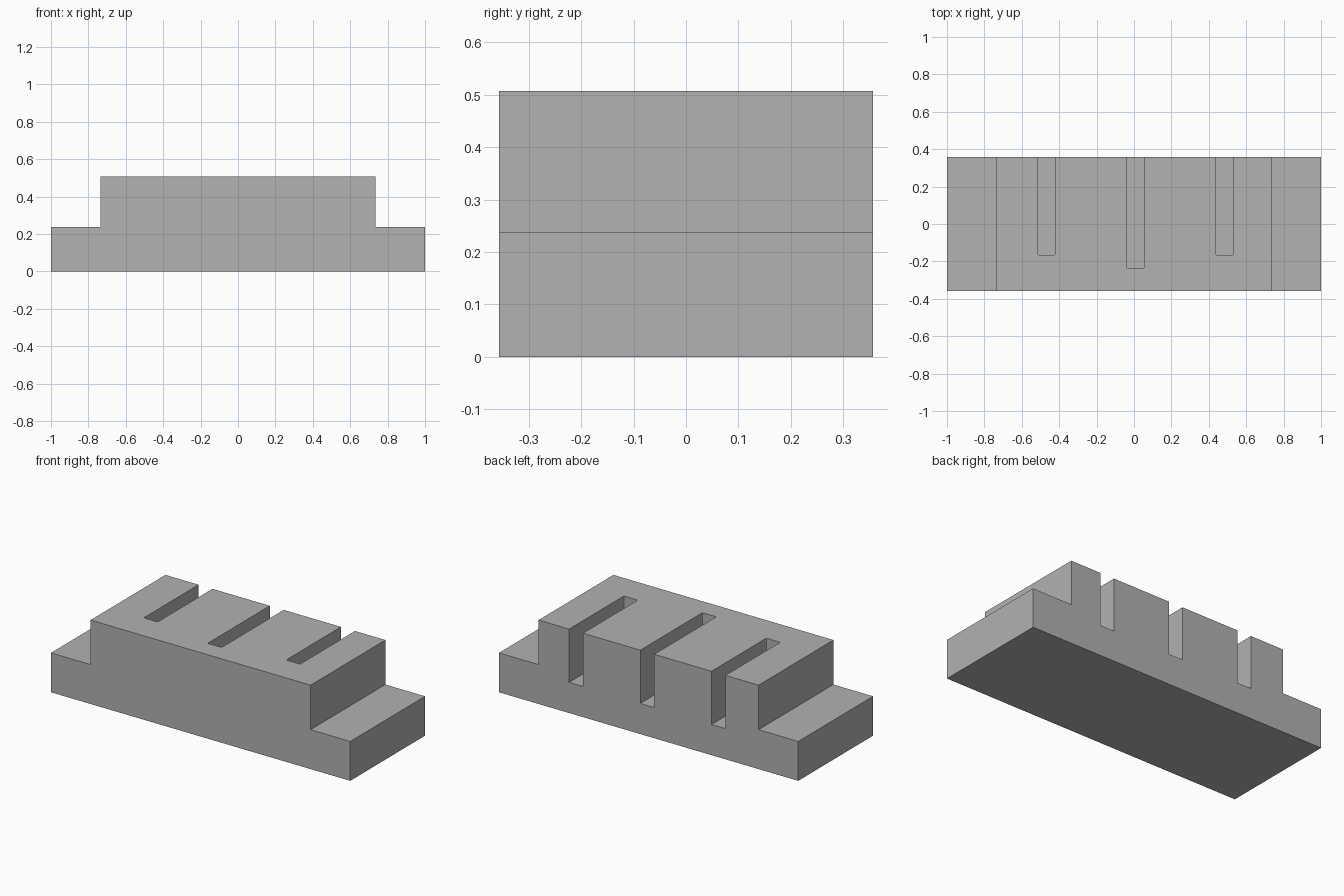
import bpy
import bmesh

cube = bpy.data.objects.get("Cube")
if cube:
    bpy.data.objects.remove(cube, do_unlink=True)

HALF_DEPTH = 0.357
STEP_Z, TOP_Z, SLOT_Z = 0.238, 0.507, 0.185

grey = bpy.data.materials.new("plain grey")
grey.use_nodes = True
colour = (0.445, 0.445, 0.445, 1)
grey.diffuse_color = colour
grey.node_tree.nodes["Principled BSDF"].inputs["Base Color"].default_value = colour


def prism(name, outline, offset):
    """Extrude a closed outline of 3D points along an offset."""
    bm = bmesh.new()
    face = bm.faces.new([bm.verts.new(p) for p in outline])
    extruded = bmesh.ops.extrude_face_region(bm, geom=[face])["geom"]
    verts = [v for v in extruded if isinstance(v, bmesh.types.BMVert)]
    bmesh.ops.translate(bm, verts=verts, vec=offset)
    bmesh.ops.recalc_face_normals(bm, faces=bm.faces)
    mesh = bpy.data.meshes.new(name)
    bm.to_mesh(mesh)
    bm.free()
    mesh.materials.append(grey)
    obj = bpy.data.objects.new(name, mesh)
    bpy.context.collection.objects.link(obj)
    return obj


# Stepped block: half profile mirrored across the centre
half = [(1, 0), (1, STEP_Z), (0.735, STEP_Z), (0.735, TOP_Z)]
profile = half + [(-x, z) for x, z in reversed(half)]
block = prism("stepped_block", [(x, -HALF_DEPTH, z) for x, z in profile],
              (0, 2 * HALF_DEPTH, 0))

# Slots open to the back and top, with slightly eased inner corners
HALF_SLOT, EASE = 0.0465, 0.007
for label, x, front in (("right", -0.467, -0.166),
                        ("middle", 0.009, -0.236),
                        ("left", 0.485, -0.166)):
    side = [(HALF_SLOT, 0.5), (HALF_SLOT, front + EASE),
            (HALF_SLOT - EASE * 0.3, front + EASE * 0.3),
            (HALF_SLOT - EASE, front)]
    outline = side + [(-u, y) for u, y in reversed(side)]
    cutter = prism(label + "_slot_cutter",
                   [(x + u, y, SLOT_Z) for u, y in outline], (0, 0, 0.5))
    cut = block.modifiers.new(label + "_slot", "BOOLEAN")
    cut.operation = "DIFFERENCE"
    cut.solver = "EXACT"
    cut.object = cutter
    cutter.hide_render = True
    cutter.hide_set(True)
